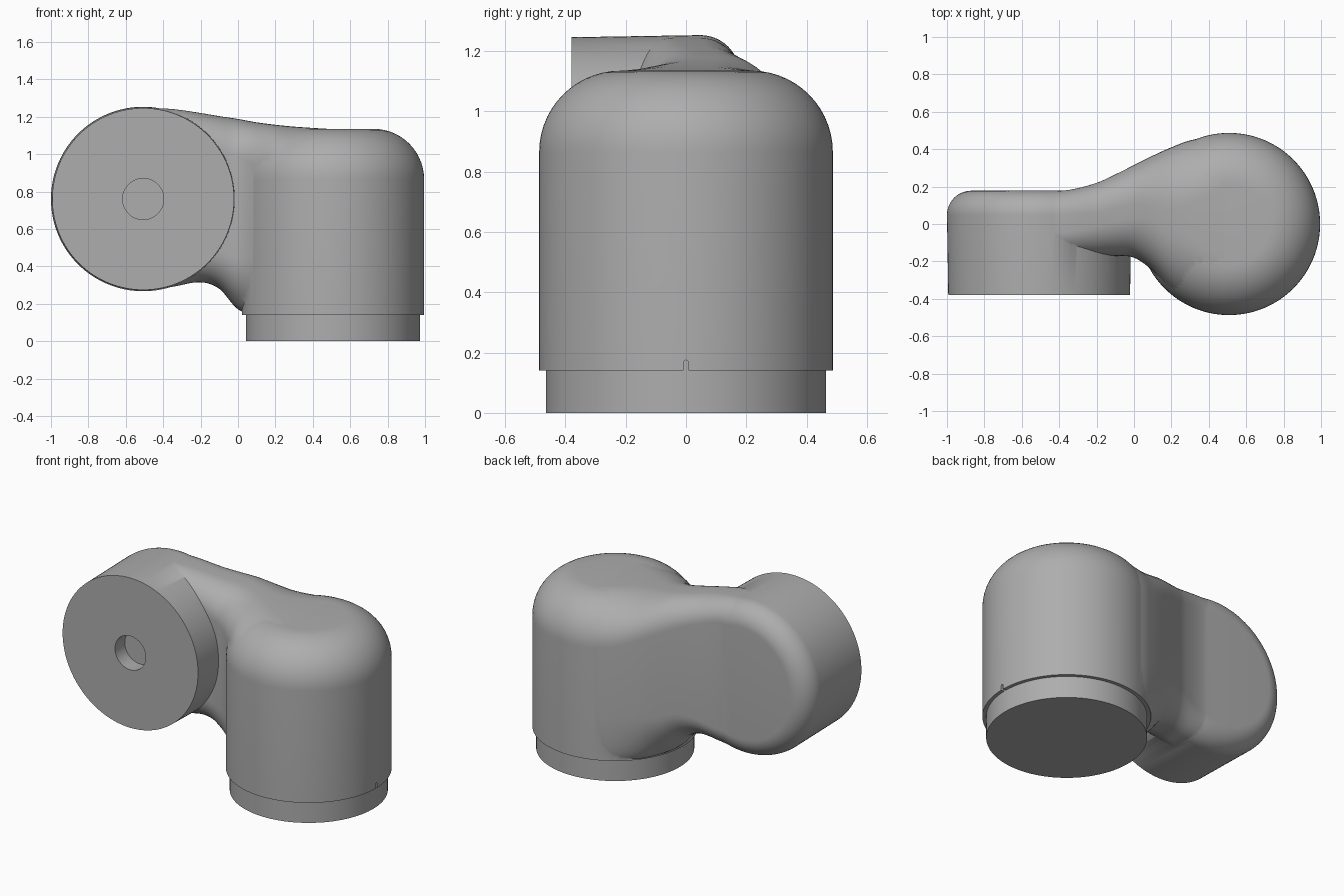
import bpy, bmesh, math
from mathutils import Matrix

if "Cube" in bpy.data.objects:
    bpy.data.objects.remove(bpy.data.objects["Cube"])

grey = bpy.data.materials.new("plain grey")
grey.use_nodes = True
grey.diffuse_color = (0.42, 0.42, 0.42, 1)
grey.node_tree.nodes["Principled BSDF"].inputs["Base Color"].default_value = (0.42, 0.42, 0.42, 1)

CYL_X, DISC_X, DISC_Z = 0.508, -0.507, 0.76


def finish(name, bm):
    bmesh.ops.recalc_face_normals(bm, faces=bm.faces)
    mesh = bpy.data.meshes.new(name)
    bm.to_mesh(mesh)
    bm.free()
    obj = bpy.data.objects.new(name, mesh)
    obj.data.materials.append(grey)
    bpy.context.collection.objects.link(obj)
    return obj


def loft(name, rings):
    """Skin closed rings of points and cap both ends."""
    bm = bmesh.new()
    rows = [[bm.verts.new(p) for p in ring] for ring in rings]
    n = len(rows[0])
    for a, b in zip(rows, rows[1:]):
        for i in range(n):
            j = (i + 1) % n
            bm.faces.new((a[i], a[j], b[j], b[i]))
    bm.faces.new(rows[0])
    bm.faces.new(rows[-1])
    return finish(name, bm)


def revolve(name, profile, matrix, steps=128):
    """Turn (radius, height) pairs about the local z axis."""
    turn = [math.tau * i / steps for i in range(steps)]
    return loft(name, [[matrix @ Matrix.Translation((r * math.cos(a), r * math.sin(a), h)).translation
                        for a in turn] for r, h in profile])


def rounded(radius, top, fillet, steps=14):
    """Quarter-round profile ending in a flat cap."""
    return [(radius - fillet + fillet * math.cos(t), top - fillet + fillet * math.sin(t))
            for t in (math.pi / 2 * i / steps for i in range(steps + 1))]


def boolean(target, cutter, operation):
    mod = target.modifiers.new(operation.title(), "BOOLEAN")
    mod.object, mod.operation, mod.solver = cutter, operation, "EXACT"
    bpy.context.view_layer.objects.active = target
    bpy.ops.object.modifier_apply(modifier=mod.name)
    bpy.data.objects.remove(cutter)


# Upright barrel with a domed top, and the sideways drum with a rounded back
upright = Matrix.Translation((CYL_X, 0, 0))
sideways = Matrix.Translation((DISC_X, 0, DISC_Z)) @ Matrix.Rotation(-math.pi / 2, 4, "X")
body = revolve("elbow_body", [(0.487, 0.14)] + rounded(0.487, 1.135, 0.27), upright)
drum = revolve("drum", [(0.486, -0.38)] + rounded(0.493, 0.178, 0.13), sideways)

# Neck stations: x, front, back, bottom, top, upper corner (y, z), lower corner (y, z)
stations = [
    (-0.5, -.17, .175, .272, 1.248, .13, .13, .13, .13),
    (-0.35, -.17, .182, .291, 1.241, .13, .13, .13, .13),
    (-0.2, -.17, .22, .315, 1.22, .16, .15, .16, .15),
    (-0.1, -.17, .265, .28, 1.203, .18, .17, .19, .2),
    (0, -.18, .315, .17, 1.188, .21, .2, .23, .28),
    (0.1, -.25, .365, .145, 1.17, .27, .23, .11, .3),
    (0.2, -.36, .41, .143, 1.157, .33, .26, .05, .3),
    (0.3, -.42, .447, .143, 1.147, .34, .27, .03, .3),
    (0.5, -.47, .485, .143, 1.134, .27, .27, .02, .3),
]


def spline(x):
    """Smooth (Hermite) blend of the neck stations at x."""
    k = max(i for i in range(len(stations) - 1) if stations[i][0] <= x + 1e-6)
    a, b = stations[k], stations[k + 1]
    before, after = stations[max(k - 1, 0)], stations[min(k + 2, len(stations) - 1)]
    w = b[0] - a[0]
    t = (x - a[0]) / w
    out = []
    for p, q, r, s in zip(before, a, b, after):
        m = (r - p) / (b[0] - before[0]) * w
        n = (s - q) / (after[0] - a[0]) * w
        out.append(q + t * m + t * t * (3 * (r - q) - 2 * m - n) + t ** 3 * (2 * (q - r) + m + n))
    return out


def section(x, steps=12):
    """Rectangle across x with elliptical corners."""
    _, front, back, low, high, uy, uz, ly, lz = spline(x)
    corners = [(back - uy, high - uz, uy, uz), (front + uy, high - uz, uy, uz),
               (front + ly, low + lz, ly, lz), (back - ly, low + lz, ly, lz)]
    return [(x, cy + ry * math.cos(a), cz + rz * math.sin(a))
            for q, (cy, cz, ry, rz) in enumerate(corners)
            for a in (math.pi / 2 * (q + i / steps) for i in range(steps + 1))]


neck = loft("neck", [section(-0.5 + i / 50) for i in range(51)])
boolean(body, drum, "UNION")
boolean(body, neck, "UNION")

# Blind hole in the drum face
boolean(body, revolve("hole_cutter", [(0.11, -0.5), (0.11, -0.28)], sideways), "DIFFERENCE")

# Small round-ended notch at the barrel's lower rim
along_x = Matrix.Translation((CYL_X, 0, 0.167)) @ Matrix.Rotation(math.pi / 2, 4, "Y")
slot = [(0.008 * math.cos(a), 0.167 + 0.008 * math.sin(a)) for a in (math.pi * i / 8 for i in range(9))]
slot += [(-0.008, 0.1), (0.008, 0.1)]
boolean(body, loft("notch_cutter", [[(x, y, z) for y, z in slot] for x in (0.97, 1.05)]), "DIFFERENCE")

# Narrower spigot below the barrel
spigot = revolve("base_spigot", [(0.465, 0), (0.465, 0.15)], upright)

for obj in (body, spigot):
    bpy.ops.object.select_all(action="DESELECT")
    obj.select_set(True)
    bpy.context.view_layer.objects.active = obj
    bpy.ops.object.shade_smooth_by_angle(angle=math.radians(35))
